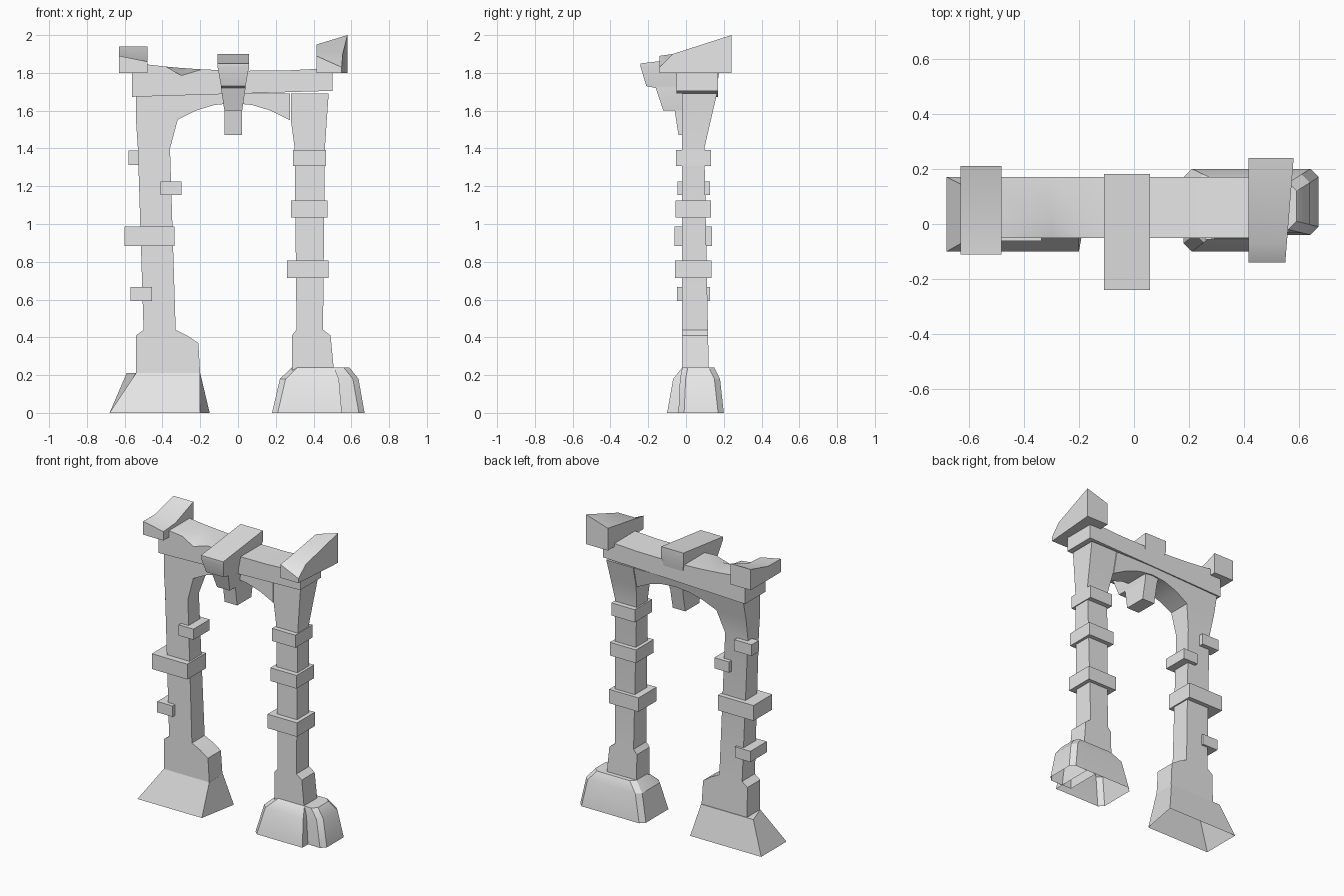
import bpy
import bmesh
from math import copysign

default_cube = bpy.data.objects.get("Cube")
if default_cube:
    bpy.data.objects.remove(default_cube, do_unlink=True)

# Single stone colour
stone = bpy.data.materials.new("grey_stone")
stone.use_nodes = True
grey = 0.8
stone.diffuse_color = (grey, grey, grey, 1)
shader = stone.node_tree.nodes["Principled BSDF"]
shader.inputs["Base Color"].default_value = (grey, grey, grey, 1)


def loft(name, rings, open_start=False):
    """Skin a row of rings that share one point count, and cap the ends."""
    bm = bmesh.new()
    loops = [[bm.verts.new(point) for point in ring] for ring in rings]
    for lower, upper in zip(loops, loops[1:]):
        for i in range(len(lower)):
            bm.faces.new((lower[i - 1], lower[i], upper[i], upper[i - 1]))
    if not open_start:
        bm.faces.new(loops[0])
    bm.faces.new(loops[-1])
    bmesh.ops.recalc_face_normals(bm, faces=bm.faces)
    mesh = bpy.data.meshes.new(name)
    bm.to_mesh(mesh)
    bm.free()
    mesh.materials.append(stone)
    obj = bpy.data.objects.new(name, mesh)
    bpy.context.collection.objects.link(obj)
    bpy.ops.object.select_all(action='DESELECT')
    obj.select_set(True)
    bpy.context.view_layer.objects.active = obj
    bpy.ops.object.shade_smooth_by_angle()


def level(left, right, front, back, z, spread_left=0, spread_right=0):
    """Horizontal four-sided ring whose back corners may spread outwards."""
    return [(left, front, z), (right, front, z),
            (right + spread_right, back, z), (left - spread_left, back, z)]


# Shared dimensions of the arch
middle = -0.025
arch_front = -0.02
beam_front = -0.05
beam_back = 0.17
beam_base = 1.69
flare_start = 1.4


def arch_back(z):
    """Back surface: tapers up the pillar, then flares out to the beam."""
    if z < flare_start:
        return 0.125 - 0.02 * z
    return 0.097 + 0.23 * (z - flare_start)


def pillar(name, sections):
    """Sections give height, left edge and right edge."""
    rings = [level(left, right, arch_front, arch_back(z), z) for z, left, right in sections]
    loft(name, rings, open_start=True)


pillar("left_pillar", [
    (0.2, -0.54, -0.2), (0.37, -0.54, -0.21), (0.41, -0.54, -0.27),
    (0.44, -0.5, -0.33), (flare_start, -0.53, -0.36), (1.55, -0.54, -0.32),
    (beam_base, -0.54, -0.32)])
pillar("right_pillar", [
    (0.2, 0.285, 0.51), (0.41, 0.285, 0.49), (0.44, 0.31, 0.45),
    (flare_start, 0.3, 0.46), (1.55, 0.28, 0.47), (beam_base, 0.28, 0.48)])


# Curved spandrel between the pillars and the beam
def spandrel_ring(offset):
    x = middle + offset
    low = 1.64 - offset ** 2
    return [(x, arch_front, low), (x, arch_back(low), low),
            (x, arch_back(beam_base), beam_base), (x, arch_front, beam_base)]


loft("arch_spandrel", [spandrel_ring(step / 10) for step in range(-3, 4)])


# Sagging beam with a chip broken out of its front top edge
def beam_ring(x, chip=0):
    low = beam_base + 0.03 * x
    top = 1.81 + 0.1 * (x - 0.1) ** 2
    return [(x, beam_front, low), (x, beam_back, low), (x, beam_back, top),
            (x, -beam_front / 2, top), (x, beam_front, top - chip)]


loft("beam", [beam_ring(-0.56), beam_ring(-0.38), beam_ring(-0.3, chip=0.04), beam_ring(-0.19),
              beam_ring(0), beam_ring(0.25), beam_ring(0.5)])

# Stepped keystone: height, half width, front
keystone_steps = [(1.47, 0.047, -0.04), (1.6, 0.047, -0.06), (1.6, 0.047, -0.12),
                  (1.72, 0.065, -0.16), (1.73, 0.065, -0.21), (1.83, 0.083, -0.24)]
keystone_rings = [level(middle - half, middle + half, front, 0.11 + 0.2 * (z - 1.47), z)
                  for z, half, front in keystone_steps]
keystone_top = [(x, y, 1.85 if y < 0 else 1.9) for x, y, z in keystone_rings[-1]]
loft("keystone", keystone_rings + [keystone_top])


# Cap stones that rise towards the back
def cap_stone(name, left, right, sections, lean=0):
    """Sections give y, top left height and top right height."""
    rings = []
    for y, top_left, top_right in sections:
        edge = right + lean * y
        rings.append([(left, y, 1.8), (edge, y, 1.8), (edge, y, top_right), (left, y, top_left)])
    loft(name, rings)


cap_stone("left_cap_stone", -0.63, -0.48,
          [(-0.11, 1.89, 1.86), (0.02, 1.89, 1.87), (0.21, 1.94, 1.94)])
cap_stone("right_cap_stone", 0.415, 0.56,
          [(-0.14, 1.89, 1.83), (-0.07, 1.9, 1.9), (0.24, 1.95, 2)], lean=0.08)


# Bands around the pillars: wider bands are taller and stand out further
def band(name, left, right, z, front_shift=0):
    width = right - left
    half_height = 0.025 + width / 10
    front = front_shift - 0.035 - width / 10
    back = 0.12 + width / 15
    loft(name, [level(left, right, front, back, z + side * half_height) for side in (-1, 1)])


band("left_band_low", -0.57, -0.455, 0.63)
band("left_band_middle", -0.6, -0.335, 0.935)
band("left_band_inner", -0.41, -0.3, 1.19)
band("left_band_rear", -0.58, -0.45, 1.35, front_shift=0.1)
band("right_band_low", 0.26, 0.48, 0.76)
band("right_band_middle", 0.28, 0.475, 1.08)
band("right_band_high", 0.29, 0.465, 1.35)

# Left foot, open underneath
loft("left_foot", [
    level(-0.68, -0.2, -0.1, beam_back, 0, spread_right=0.05),
    level(-0.54, -0.2, arch_front, arch_back(0), 0.21, spread_left=0.05)], open_start=True)


# Right foot: a main footing and a side stone, both round-shouldered and open underneath
def footing(name, base, top):
    """Base and top give the inner edge, outer edge, front and back."""
    shoulder = [low + 0.4 * (high - low) for low, high in zip(base, top)]
    rings = []
    for z, (inner, outer, front, back) in ((0, base), (0.18, shoulder), (0.24, top)):
        cut = 0.03
        corner = outer - copysign(cut, outer - inner)
        rings.append([(inner, front, z), (corner, front, z), (outer, front + cut, z),
                      (outer, back - cut, z), (corner, back, z), (inner, back, z)])
    loft(name, rings, open_start=True)


footing("right_foot", (0.55, 0.18, -0.1, 0.2), (0.51, 0.285, arch_front, 0.15))
footing("right_foot_side_stone", (0.48, 0.67, -0.04, 0.2), (0.48, 0.59, arch_front, 0.15))
